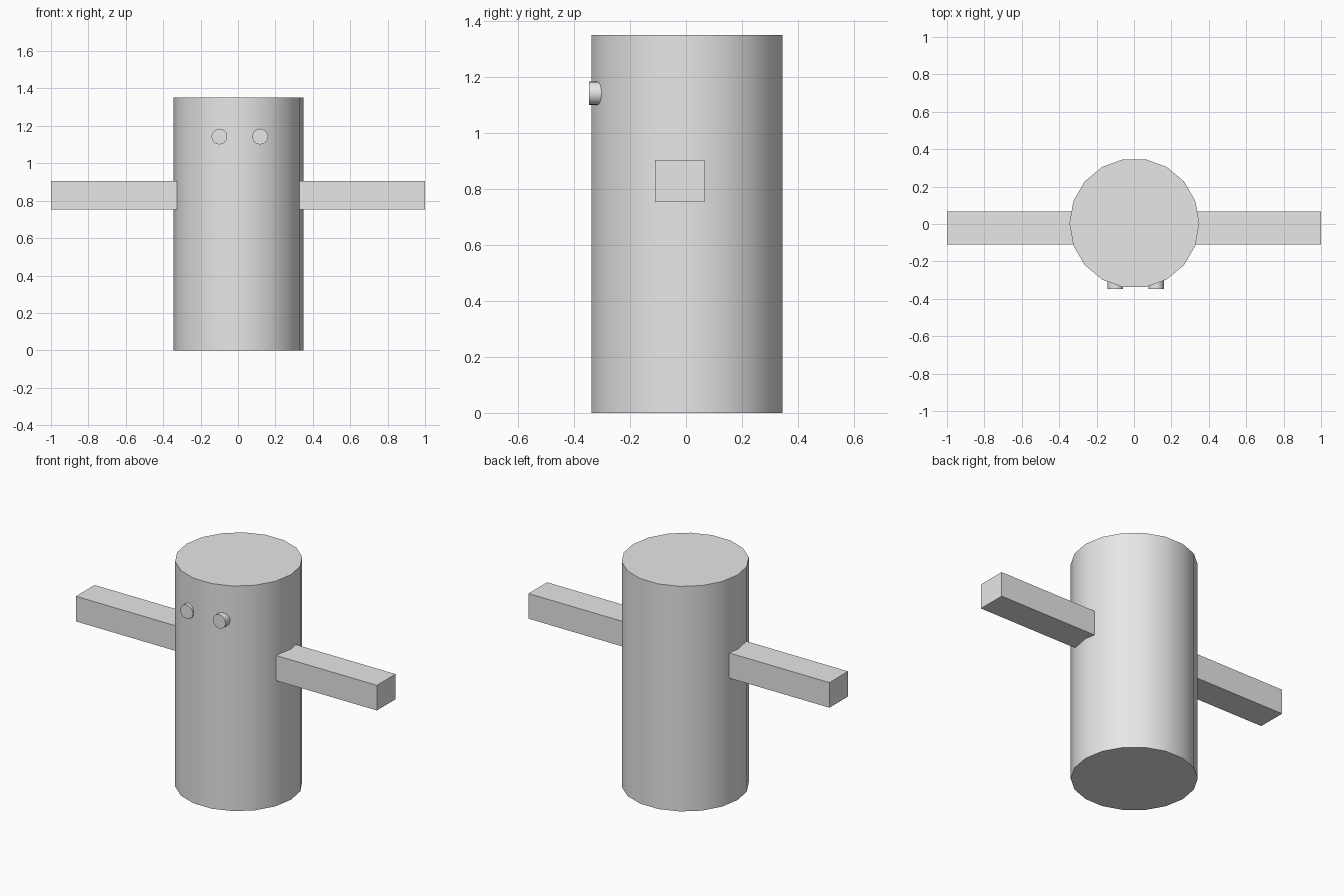
import bpy
import math

cube = bpy.data.objects.get("Cube")
if cube:
    bpy.data.objects.remove(cube, do_unlink=True)

# Single plain grey material
GREY = (0.8, 0.8, 0.8, 1.0)
grey = bpy.data.materials.new("light_grey")
grey.use_nodes = True
grey.diffuse_color = GREY
bsdf = next(n for n in grey.node_tree.nodes if n.type == 'BSDF_PRINCIPLED')
bsdf.inputs["Base Color"].default_value = GREY


def finish(name):
    obj = bpy.context.object
    obj.name = obj.data.name = name
    obj.data.materials.append(grey)
    return obj


def cylinder(name, radius, depth, location, rotation=(0, 0, 0), sides=18):
    bpy.ops.mesh.primitive_cylinder_add(vertices=sides, radius=radius, depth=depth,
                                        location=location, rotation=rotation)
    bpy.ops.object.transform_apply(location=False, rotation=True, scale=False)
    bpy.ops.object.shade_smooth_by_angle(angle=math.radians(30))
    return finish(name)


def box(name, low, high):
    bpy.ops.mesh.primitive_cube_add(size=1, location=[(a + b) / 2 for a, b in zip(low, high)])
    bpy.context.object.scale = [b - a for a, b in zip(low, high)]
    bpy.ops.object.transform_apply(location=False, rotation=False, scale=True)
    return finish(name)


# Upright body, turned so that flat sides face front and back
cylinder("body", 0.347, 1.352, (0.002, 0.004, 0.676), (0, 0, math.radians(90)))

# Straight arms sunk into the body
box("left_arm", (0.25, -0.11, 0.754), (1.0, 0.067, 0.905))
box("right_arm", (-1.0, -0.11, 0.754), (-0.25, 0.067, 0.905))

# Short stub eyes poking out of the front
for name, x in (("left_eye", 0.118), ("right_eye", -0.099)):
    cylinder(name, 0.042, 0.087, (x, -0.3035, 1.143), (math.radians(90), 0, 0))
